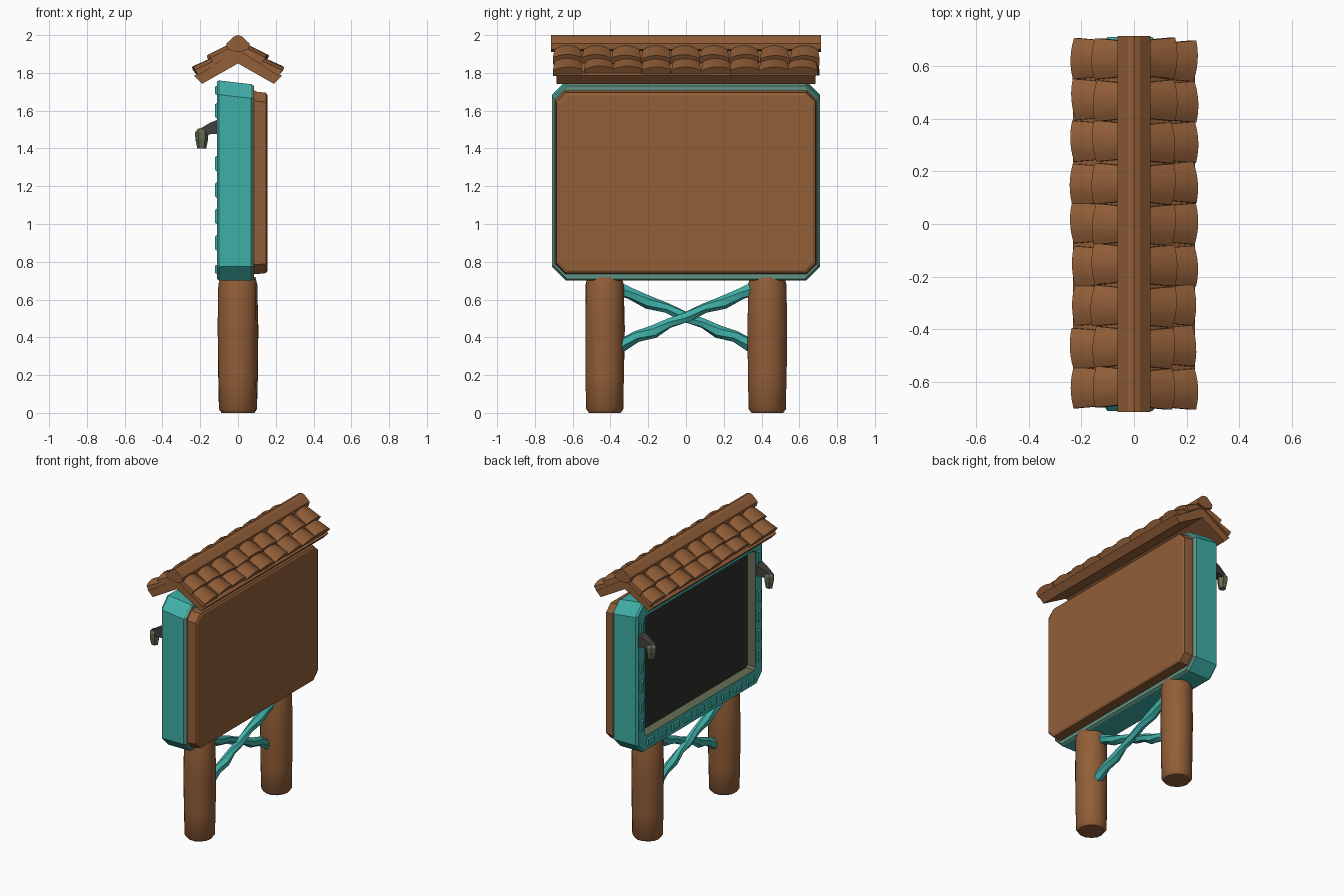
import bpy, bmesh, math, random
from mathutils import Vector

if "Cube" in bpy.data.objects:
    bpy.data.objects.remove(bpy.data.objects["Cube"])

random.seed(4)


def material(name, rgb):
    m = bpy.data.materials.new(name)
    m.diffuse_color = (*rgb, 1)
    m.use_nodes = True
    m.node_tree.nodes["Principled BSDF"].inputs["Base Color"].default_value = m.diffuse_color
    return m


BROWN = material("warm brown wood", (0.285, 0.112, 0.039))
TEAL = material("teal paint", (0.050, 0.430, 0.390))
SAGE = material("faded teal", (0.115, 0.283, 0.223))
DARK = material("dark screen", (0.028, 0.030, 0.025))
OLIVE = material("olive lamp", (0.125, 0.150, 0.085))
GREY = material("dark metal", (0.055, 0.052, 0.045))


def make(name, lofts, mats, smooth=None):
    """lofts: list of (rings, face material indices per segment + start cap + end cap)"""
    bm = bmesh.new()
    for rings, idx in lofts:
        loops = [[bm.verts.new(p) for p in r] for r in rings]
        faces = [(loops[0], -2), (loops[-1], -1)]
        n = len(loops[0])
        for k, (a, b) in enumerate(zip(loops, loops[1:])):
            for i in range(n):
                faces.append(((a[i], a[(i + 1) % n], b[(i + 1) % n], b[i]), k))
        for vs, k in faces:
            bm.faces.new(vs).material_index = idx[k] if idx else 0
    bmesh.ops.recalc_face_normals(bm, faces=bm.faces)
    me = bpy.data.meshes.new(name)
    bm.to_mesh(me)
    bm.free()
    for m in mats:
        me.materials.append(m)
    ob = bpy.data.objects.new(name, me)
    bpy.context.collection.objects.link(ob)
    if smooth:
        bpy.ops.object.select_all(action='DESELECT')
        ob.select_set(True)
        bpy.context.view_layer.objects.active = ob
        bpy.ops.object.shade_smooth_by_angle(angle=math.radians(smooth))
    return ob


def octagon(x, y, z0, z1, c):
    """Upright rectangle with cut corners at depth x"""
    return [(x, y - c, z0), (x, y, z0 + c), (x, y, z1 - c), (x, y - c, z1),
            (x, -y + c, z1), (x, -y, z1 - c), (x, -y, z0 + c), (x, -y + c, z0)]


def disc(cx, cy, z, r, n, wob=0.0):
    return [(cx + (r + random.uniform(-wob, wob)) * math.cos(math.tau * i / n),
             cy + (r + random.uniform(-wob, wob)) * math.sin(math.tau * i / n), z)
            for i in range(n)]


def prism(profile, y0, y1):
    return [[(x, y, z) for x, z in profile] for y in (y0, y1)]


# Legs: thick round posts
for side, label in ((-1, "left"), (1, "right")):
    cy = 0.43 * side
    rings = [disc(0, cy, z, r, 14, 0.002) for z, r in
             ((0.0, 0.085), (0.02, 0.1), (0.2, 0.104), (0.45, 0.107),
              (0.68, 0.103), (0.72, 0.09))]
    make(label + "_leg", [(rings, None)], [BROWN], 40)

# Crossed braces: crooked branches between the legs
path = [(-0.36, 0.66), (-0.29, 0.63), (-0.2, 0.585), (-0.1, 0.555), (0.0, 0.505),
        (0.09, 0.475), (0.17, 0.43), (0.26, 0.405), (0.36, 0.345)]
for side, label in ((-1, "falling"), (1, "rising")):
    rings = []
    for k, (y, z) in enumerate(path):
        r = 0.027 + 0.008 * abs(y) / 0.36 + 0.003 * (-1) ** k
        rings.append([(side * 0.015 + r * math.cos(math.tau * i / 6 + k * 0.25),
                       -side * (y + 0.4 * r * math.sin(math.tau * i / 6 + k * 0.25)),
                       z + r * 0.95 * math.sin(math.tau * i / 6 + k * 0.25))
                      for i in range(6)])
    make(label + "_brace", [(rings, None)], [TEAL], 40)

# Teal frame with the recessed screen
frame_rings = [octagon(0.085, 0.695, 0.71, 1.73, 0.065),
               octagon(0.07, 0.71, 0.70, 1.74, 0.075),
               octagon(-0.10, 0.71, 0.70, 1.76, 0.075),
               octagon(-0.112, 0.695, 0.71, 1.755, 0.065),
               octagon(-0.112, 0.62, 0.81, 1.66, 0.015),
               octagon(-0.055, 0.61, 0.82, 1.65, 0.015)]
make("frame", [(frame_rings, [1, 0, 0, 0, 3, 1, 2])], [TEAL, SAGE, DARK, OLIVE])

# Carved studs round the frame's screen side
studs = []
spots = [(-0.56 + 0.14 * i, z, 0.045, 0.026) for i in range(9) for z in (0.76, 1.708)]
spots += [(s * 0.657, 0.9 + 0.14 * i, 0.02, 0.045) for i in range(6) for s in (-1, 1)
          if i != 4]
for y, z, hy, hz in spots:
    studs.append(([[(x, y + a * hy * k, z + b * hz * k)
                    for a, b in ((-1, -1), (1, -1), (1, 1), (-1, 1))]
                   for x, k in ((-0.108, 1), (-0.121, 0.75))], None))
make("frame_studs", studs, [TEAL])

# Brown board on the other side
board_rings = [octagon(0.07, 0.69, 0.735, 1.715, 0.05),
               octagon(0.10, 0.69, 0.735, 1.70, 0.05),
               octagon(0.148, 0.685, 0.74, 1.695, 0.05),
               octagon(0.156, 0.672, 0.753, 1.68, 0.045)]
make("back_board", [(board_rings, None)], [BROWN])

# Lamps: bracket and tapered head
for side, label in ((-1, "left"), (1, "right")):
    cy = 0.66 * side
    bracket = [[(x, cy + a * h, z + b * h) for a, b in ((-1, -1), (1, -1), (1, 1), (-1, 1))]
               for x, z, h in ((-0.105, 1.515, 0.038), (-0.15, 1.505, 0.03),
                               (-0.20, 1.485, 0.02))]
    make(label + "_lamp_bracket", [(bracket, None)], [GREY])
    head = [disc(-0.192, cy, z, r, 6) for z, r in
            ((1.40, 0.024), (1.45, 0.034), (1.485, 0.035), (1.505, 0.02))]
    make(label + "_lamp_head", [(head, None)], [OLIVE])

# Roof base: chevron slab
chevron = [(0, 1.85), (0.19, 1.742), (0.232, 1.785), (0, 1.935),
           (-0.232, 1.785), (-0.19, 1.742)]
make("roof_base", [(prism(chevron, -0.685, 0.685), None)], [BROWN])

# Roof ridge log
ridge = [(-0.058, 1.925), (-0.062, 1.955), (-0.022, 1.992), (0, 2.0), (0.022, 1.992),
         (0.062, 1.955), (0.058, 1.925), (0, 1.91)]
make("roof_ridge", [(prism(ridge, -0.714, 0.714), None)], [BROWN])

# Roof tiles: arched, two rows each side, nine columns
slope = math.radians(33)
for side, label in ((-1, "left"), (1, "right")):
    down = Vector((side * math.cos(slope), 0, -math.sin(slope)))
    out = Vector((side * math.sin(slope), 0, math.cos(slope)))
    top = Vector((0, 0, 1.93))
    tiles = []
    for col in range(9):
        for s0, s1, h0, h1 in ((0.03, 0.155, 0.044, 0.058), (0.12, 0.255, 0.030, 0.050)):
            yc = (col - 4) * 0.156 + random.uniform(-0.006, 0.006)
            tilt = random.uniform(-0.008, 0.008)
            e = random.uniform(-0.007, 0.004)
            rings = []
            for t, w in ((0, 0.066), (0.5, 0.073), (1, 0.078)):
                ring = []
                for i in range(7):
                    u = i / 3 - 1
                    y = yc + u * w
                    y = max(-0.71, min(0.71, y))
                    h = h0 + (h1 - h0) * t - 0.02 * u * u
                    s = s0 + (s1 + e - s0) * t + tilt * u * t
                    ring.append(top + down * s + out * h + Vector((0, y, 0)))
                for u in (1, -1):
                    y = max(-0.71, min(0.71, yc + u * w))
                    s = s0 + (s1 + e - s0) * t
                    ring.append(top + down * s + out * -0.006 + Vector((0, y, 0)))
                rings.append(ring)
            tiles.append((rings, None))
    make(label + "_roof_tiles", tiles, [BROWN], 30)
